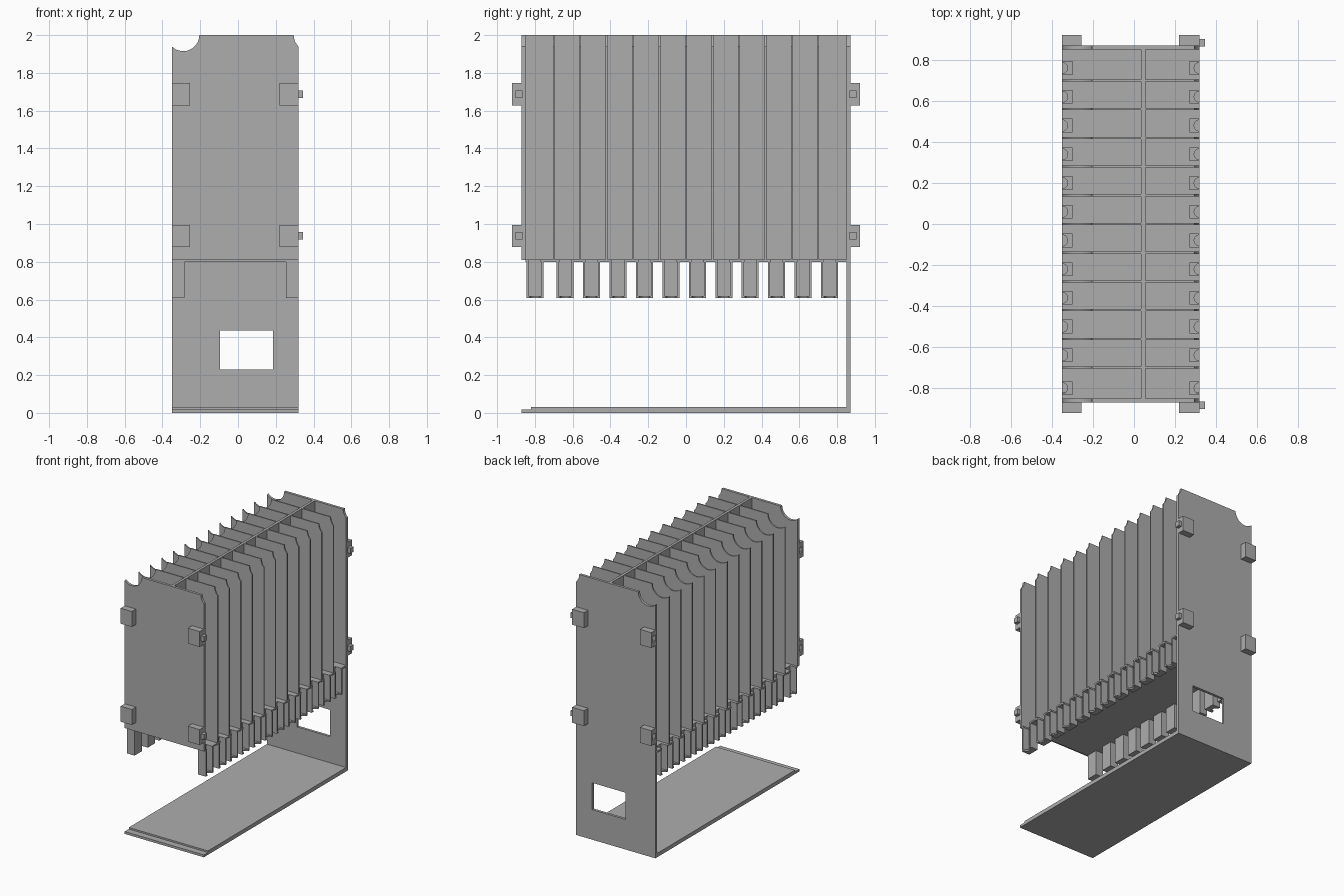
import bpy, bmesh, math
from mathutils import Vector

cube = bpy.data.objects.get("Cube")
if cube:
    bpy.data.objects.remove(cube)

grey = bpy.data.materials.new("plain grey")
grey.use_nodes = True
grey.diffuse_color = (0.42, 0.42, 0.42, 1)
grey.node_tree.nodes["Principled BSDF"].inputs["Base Color"].default_value = grey.diffuse_color

X0, X1 = -0.35, 0.32          # side edges of the body
MID = (X0 + X1) / 2
FLOOR, TOP = 0.80, 2.0


def finish(name, bm):
    bmesh.ops.recalc_face_normals(bm, faces=bm.faces)
    mesh = bpy.data.meshes.new(name)
    bm.to_mesh(mesh)
    bm.free()
    mesh.materials.append(grey)
    obj = bpy.data.objects.new(name, mesh)
    bpy.context.collection.objects.link(obj)
    return obj


def add_prism(bm, points, push):
    """Extrude a flat outline along the vector push."""
    face = bm.faces.new([bm.verts.new(p) for p in points])
    made = bmesh.ops.extrude_face_region(bm, geom=[face], use_keep_orig=True)
    verts = [v for v in made["geom"] if isinstance(v, bmesh.types.BMVert)]
    bmesh.ops.translate(bm, verts=verts, vec=Vector(push))


def add_box(bm, x, y, z):
    add_prism(bm, [(x[0], y[0], z[0]), (x[1], y[0], z[0]),
                   (x[1], y[1], z[0]), (x[0], y[1], z[0])], (0, 0, z[1] - z[0]))


def box(name, x, y, z):
    bm = bmesh.new()
    add_box(bm, x, y, z)
    return finish(name, bm)


def arc(cx, cz, r, a0, a1, steps=10):
    return [(cx + r * math.cos(a0 + (a1 - a0) * i / steps),
             cz + r * math.sin(a0 + (a1 - a0) * i / steps)) for i in range(steps + 1)]


def wall(name, y0, y1, bottom):
    """Upright plate with a scooped corner on each side of its top edge."""
    r = 0.085
    edge = math.acos(0.06 / r)
    outline = [(X0, bottom), (X1, bottom)]
    outline += arc(X1 + 0.06, TOP, r, math.pi + edge, math.pi, 6)
    outline += arc(X0 + 0.06, TOP, r, 0, edge - math.pi, 14)
    bm = bmesh.new()
    add_prism(bm, [(x, y0, z) for x, z in outline], (0, y1 - y0, 0))
    return finish(name, bm)


# End walls, dividers and the lengthwise web
wall("front_wall", -0.87, -0.85, 0.81)
back = wall("back_wall", 0.85, 0.87, 0)
for k in range(11):
    y = -0.70 + 0.14 * k
    wall(f"divider_{k + 1}", y - 0.005, y + 0.005, FLOOR + 0.01)
box("centre_web", (0.035, 0.055), (-0.85, 0.85), (FLOOR + 0.01, TOP))

# Window in the back wall
cutter = box("window_cutter", (-0.095, 0.185), (0.8, 0.92), (0.23, 0.435))
cutter.hide_render = True
cutter.hide_viewport = True
cut = back.modifiers.new("window", "BOOLEAN")
cut.object = cutter
cut.solver = "EXACT"

# Base plate with a thin front lip
profile = [(-0.87, 0), (0.85, 0), (0.85, 0.03), (-0.82, 0.03), (-0.82, 0.018), (-0.87, 0.018)]
bm = bmesh.new()
add_prism(bm, [(X0, y, z) for y, z in profile], (X1 - X0, 0, 0))
finish("base_plate", bm)

# Compartment floor, notched at both edges above the chutes
chutes = [-0.80] + [-0.64 + 0.14 * k for k in range(11)]
NOTCH, HALF = 0.05, 0.031
outline = [(X1, -0.85)]
for y in chutes:
    outline += [(X1, y - HALF), (X1 - NOTCH, y - HALF), (X1 - NOTCH, y + HALF), (X1, y + HALF)]
outline += [(X1, 0.85), (X0, 0.85)]
for y in reversed(chutes):
    outline += [(X0, y + HALF), (X0 + NOTCH, y + HALF), (X0 + NOTCH, y - HALF), (X0, y - HALF)]
outline += [(X0, -0.85)]
bm = bmesh.new()
add_prism(bm, [(x, y, FLOOR) for x, y in outline], (0, 0, 0.012))
finish("compartment_floor", bm)

# Chutes: channels open to the outside, with a finger notch in the bottom
W, D, T, LOW = 0.045, 0.066, 0.011, 0.607
channel = [(0, -W), (D, -W), (D, W), (0, W), (0, W - T), (D - T, W - T), (D - T, T - W), (0, T - W)]
bottom = [(0, -W), (D, -W), (D, W), (0, W)] + arc(0, 0, 0.027, math.pi / 2, -math.pi / 2)
for side, edge, flip in (("left", X1, -1), ("right", X0, 1)):
    for k, y in enumerate(chutes):
        bm = bmesh.new()
        add_prism(bm, [(edge + flip * u, y + v, LOW + T) for u, v in channel], (0, 0, FLOOR - LOW - T))
        add_prism(bm, [(edge + flip * u, y + v, LOW) for u, v in bottom], (0, 0, T))
        finish(f"{side}_chute_{k + 1}", bm)

# Connector lugs: pins on the left, matching sockets on the right
for end, s in (("front", -1), ("back", 1)):
    ys = sorted((s * 0.87, s * 0.92))
    pin_y = sorted((s * 0.866, s * 0.902))
    for level, z in (("lower", 0.937), ("upper", 1.687)):
        zs = (z - 0.059, z + 0.059)
        box(f"{end}_{level}_pin_lug", (0.22, X1), ys, zs)
        box(f"{end}_{level}_pin", (X1 - 0.01, 0.345), pin_y, (z - 0.02, z + 0.02))
        bm = bmesh.new()
        add_box(bm, (X0, -0.255), ys, zs)
        bmesh.ops.recalc_face_normals(bm, faces=bm.faces)
        outer = min(bm.faces, key=lambda f: f.calc_center_median().x)
        bmesh.ops.inset_region(bm, faces=[outer], thickness=0.01)
        mid_y = s * 0.887
        for v in outer.verts:
            v.co.z = z + math.copysign(0.022, v.co.z - z)
            v.co.y = mid_y + math.copysign(0.016, v.co.y - s * 0.895)
            v.co.x += 0.03
        # Straighten the socket walls with a rim ring at the surface
        for v in list(outer.verts):
            v.co.x -= 0.03
        deep = bmesh.ops.extrude_face_region(bm, geom=[outer])
        bmesh.ops.translate(bm, vec=(0.03, 0, 0),
                            verts=[v for v in deep["geom"] if isinstance(v, bmesh.types.BMVert)])
        if outer.is_valid:
            bm.faces.remove(outer)
        finish(f"{end}_{level}_socket_lug", bm)
